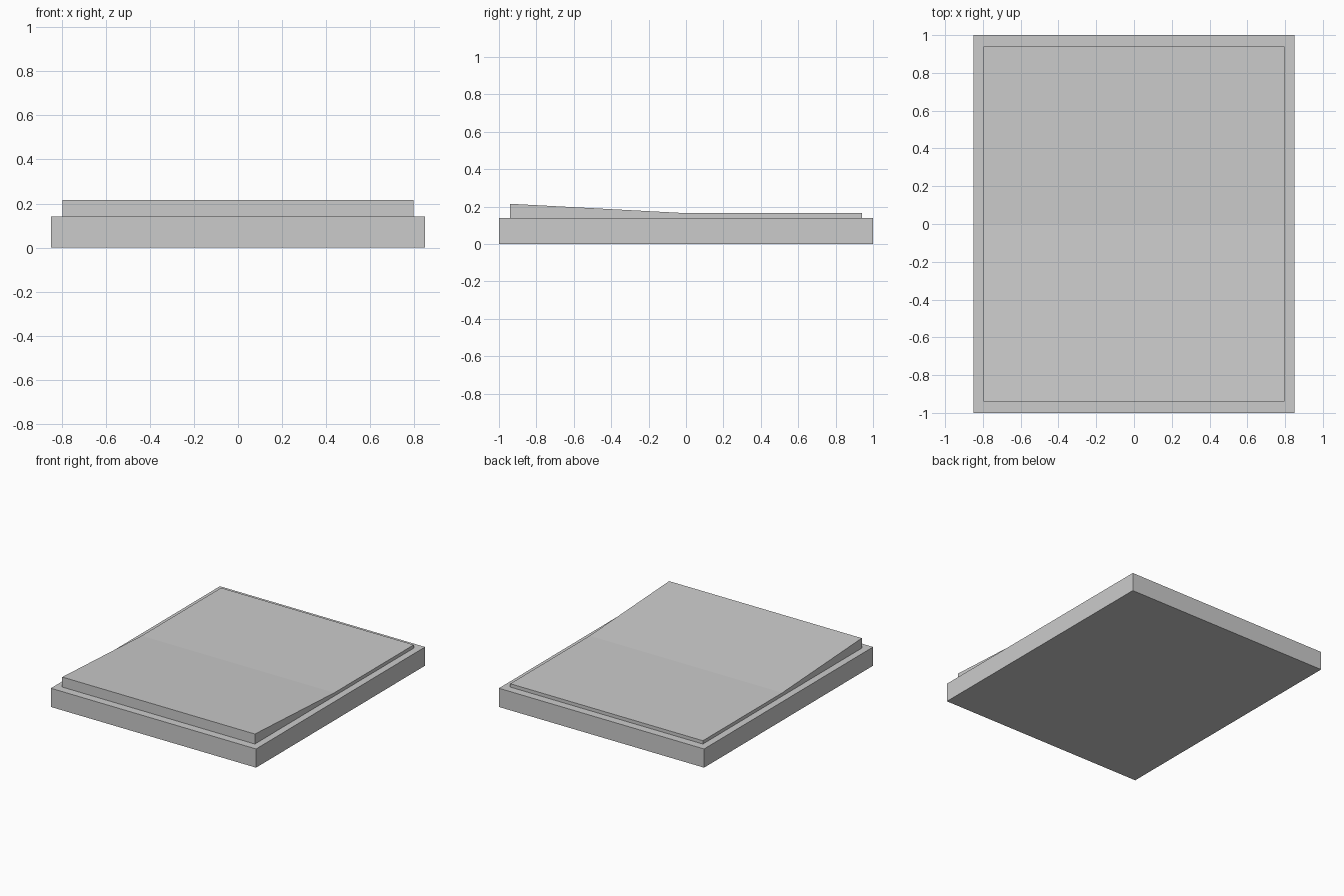
import bpy, bmesh

if "Cube" in bpy.data.objects:
    bpy.data.objects.remove(bpy.data.objects["Cube"])

grey = bpy.data.materials.new("light_grey")
grey.diffuse_color = (0.6, 0.6, 0.6, 1)
grey.use_nodes = True
grey.node_tree.nodes["Principled BSDF"].inputs["Base Color"].default_value = grey.diffuse_color


def extrude_profile(name, profile, half_width):
    """Extrude a closed (y, z) profile symmetrically along x."""
    bm = bmesh.new()
    face = bm.faces.new([bm.verts.new((-half_width, y, z)) for y, z in profile])
    out = bmesh.ops.extrude_face_region(bm, geom=[face])
    moved = [v for v in out["geom"] if isinstance(v, bmesh.types.BMVert)]
    bmesh.ops.translate(bm, verts=moved, vec=(2 * half_width, 0, 0))
    bmesh.ops.recalc_face_normals(bm, faces=bm.faces)
    mesh = bpy.data.meshes.new(name)
    bm.to_mesh(mesh)
    bm.free()
    mesh.materials.append(grey)
    obj = bpy.data.objects.new(name, mesh)
    bpy.context.collection.objects.link(obj)
    return obj


# Flat slab underneath
extrude_profile("base_slab", [(-1, 0), (1, 0), (1, 0.14), (-1, 0.14)], 0.85)

# Inset top plate: slopes up to the front, level towards the back
extrude_profile("sloped_top_plate",
                [(-0.94, 0.14), (0.94, 0.14), (0.94, 0.165), (0, 0.165), (-0.94, 0.215)],
                0.798)
